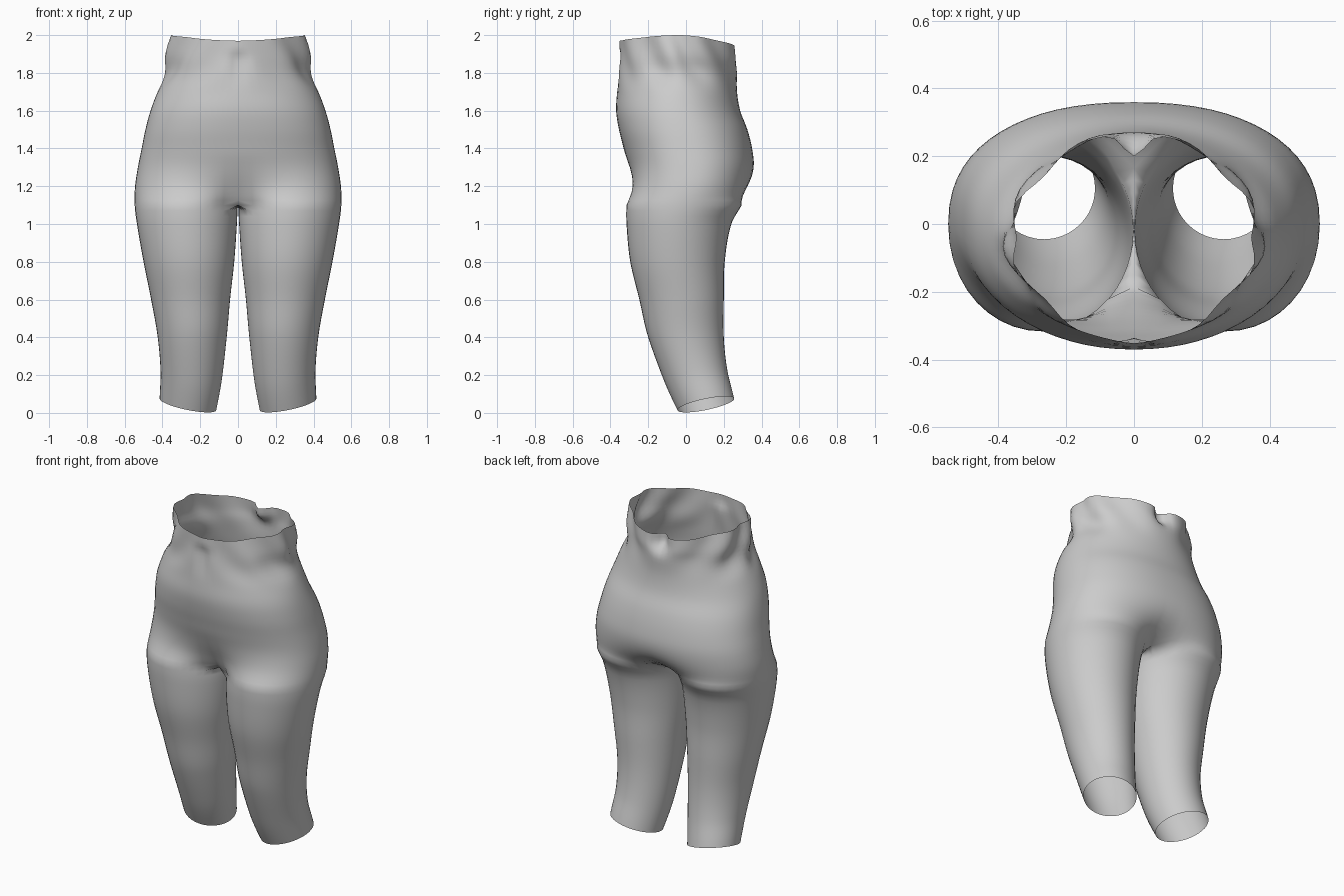
import bpy, bmesh, math

if "Cube" in bpy.data.objects:
    bpy.data.objects.remove(bpy.data.objects["Cube"])

# height: outer x, inner x, front y, back y, roundness power
PROFILE = [
    (0.045, .415, .115, -.045, .255, 1.0), (0.2, .41, .085, -.12, .22, 1.0),
    (0.4, .425, .06, -.20, .20, 1.0), (0.6, .46, .042, -.247, .20, 1.0),
    (0.8, .50, .02, -.295, .205, 1.0), (1.0, .535, .006, -.315, .24, .96),
    (1.1, .547, .002, -.315, .295, .94), (1.2, .545, .002, -.303, .343, .9),
    (1.3, .53, 0, -.308, .36, .88), (1.4, .51, 0, -.33, .35, .88),
    (1.5, .49, 0, -.355, .325, .9), (1.6, .463, 0, -.37, .287, .95),
    (1.7, .425, 0, -.365, .27, 1.0), (1.8, .375, 0, -.36, .27, 1.05),
    (1.9, .375, 0, -.355, .275, 1.1), (2.0, .36, 0, -.352, .275, 1.12)]
N, M = 32, 10                 # segments round the outside and across the inner thigh
A0 = math.radians(35)         # where the inner thigh begins
CROTCH = 1.1


def step(a, b, v):
    v = max(0, min(1, (v - a) / (b - a)))
    return v * v * (3 - 2 * v)


def profile(z):
    i = max(k for k in range(len(PROFILE) - 1) if k == 0 or PROFILE[k][0] <= z)
    p1, p2 = PROFILE[i], PROFILE[i + 1]
    p0, p3 = PROFILE[max(i - 1, 0)], PROFILE[min(i + 2, len(PROFILE) - 1)]
    h = p2[0] - p1[0]
    u = (z - p1[0]) / h
    out = []
    for k in range(1, 6):
        m1 = (p2[k] - p0[k]) / (p2[0] - p0[0]) * h
        m2 = (p3[k] - p1[k]) / (p3[0] - p1[0]) * h
        out.append((2*u**3 - 3*u*u + 1) * p1[k] + (u**3 - 2*u*u + u) * m1
                   + (3*u*u - 2*u**3) * p2[k] + (u**3 - u*u) * m2)
    return out


def leg_point(z, ang):
    a, inner, yf, yb, _ = profile(z)
    inner = max(inner, .002)
    cx, rx, yc, ry = (a + inner) / 2, (a - inner) / 2, (yf + yb) / 2, (yb - yf) / 2
    x, y = cx - rx * math.cos(ang), yc - ry * math.sin(ang)
    # slanted hem
    tilt = 1 - step(.045, .4, z)
    return x, y, z + tilt * (.2 * (y - yc) + .2 * (x - cx))


def torso_point(z, i):
    a, _, yf, yb, p = profile(z)
    t = math.pi * i / N
    s, c = max(0, math.sin(t)), math.cos(t)
    yc, ry = (yf + yb) / 2, (yb - yf) / 2
    x, y = a * s ** p, yc - ry * math.copysign(abs(c) ** p, c)
    # blend toward the leg section near the crotch
    d = max(0, 1 - (z - CROTCH) / .3)
    w = d ** (2.2 if i < N / 2 else 4)
    qx, qy, _ = leg_point(z, A0 + (2 * math.pi - 2 * A0) * i / N)
    x, y = x + (qx - x) * w, y + (qy - y) * w
    # gathered folds below the waist rim
    f = step(1.68, 1.86, z)
    r = 1 + f * .04 * math.sin(9 * t + 16 * (z - 1.8)) * s
    x, y = x * r, yc + (y - yc) * r
    # crease at the centre back and a slight one in front
    if c < 0:
        y -= .075 * step(1.8, 1.96, z) * math.exp(-(x / .045) ** 2)
    else:
        y += .02 * f * math.exp(-(x / .04) ** 2) * (1 - step(1.88, 1.97, z))
    z -= step(1.8, 2, z) * (.03 if c > 0 else .06) * c * c
    return (0 if i in (0, N) else x), y, z


bm = bmesh.new()
# torso: open half rings from the waist down to the crotch
heights = [2 - (2 - CROTCH) * k / 36 for k in range(37)]
rows = [[bm.verts.new(torso_point(z, i)) for i in range(N + 1)] for z in heights]
for r1, r2 in zip(rows, rows[1:]):
    for i in range(N):
        bm.faces.new((r1[i], r2[i], r2[i + 1], r1[i + 1]))

# crotch seam closes the lowest torso row into a full leg ring
y0, y1 = rows[-1][N].co.y, rows[-1][0].co.y
seam = [bm.verts.new((0, y0 + (y1 - y0) * k / M, CROTCH)) for k in range(1, M)]
ring = rows[-1] + seam

# leg: closed rings down to the hem
angles = [A0 + (2 * math.pi - 2 * A0) * i / N for i in range(N + 1)]
angles += [-A0 + 2 * A0 * k / M for k in range(1, M)]
for k in range(1, 37):
    z = CROTCH - (CROTCH - .045) * k / 36
    low = [bm.verts.new(leg_point(z, g)) for g in angles]
    n = len(low)
    for i in range(n):
        j = (i + 1) % n
        bm.faces.new((ring[i], low[i], low[j], ring[j]))
    ring = low

for face in bm.faces:
    face.smooth = True
bm.normal_update()
mesh = bpy.data.meshes.new("trousers")
bm.to_mesh(mesh)
bm.free()
trousers = bpy.data.objects.new("trousers", mesh)
bpy.context.collection.objects.link(trousers)
# mirror to the other leg
mirror = trousers.modifiers.new("mirror", 'MIRROR')
mirror.use_axis[0] = True
mirror.merge_threshold = .0005
